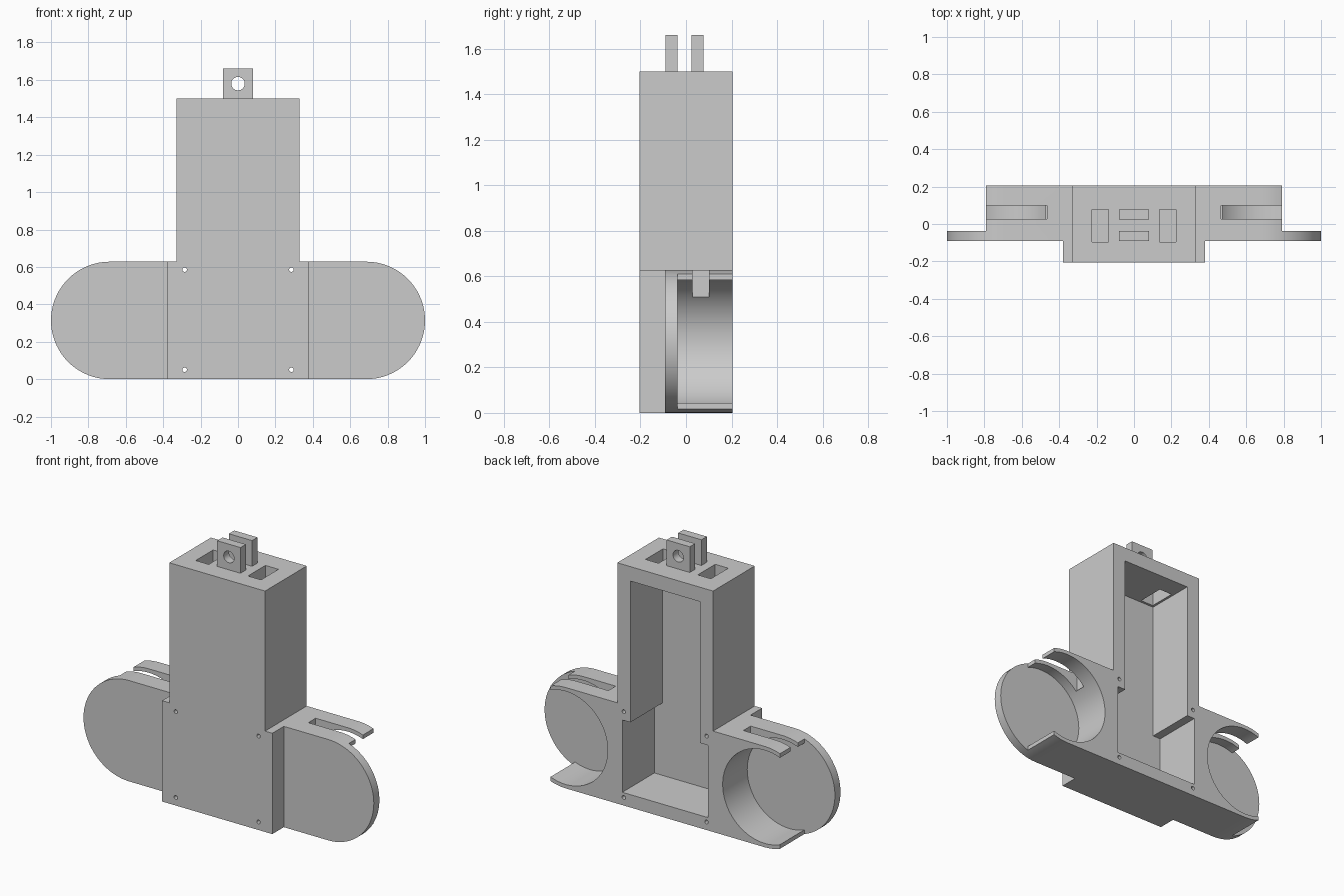
import bpy
import bmesh
from math import cos, sin, pi, radians

cube = bpy.data.objects.get("Cube")
if cube:
    bpy.data.objects.remove(cube, do_unlink=True)

grey = bpy.data.materials.new("light grey plastic")
grey.use_nodes = True
grey.diffuse_color = (0.6, 0.6, 0.6, 1)
grey.node_tree.nodes["Principled BSDF"].inputs["Base Color"].default_value = (0.6, 0.6, 0.6, 1)

FRONT, BACK = -0.205, 0.205
RADIUS, WING_X = 0.314, 0.686
PLATE_FRONT, PLATE_BACK = -0.092, -0.037


def prism(name, profile, y0, y1):
    """Extrude an x-z outline from y0 to y1."""
    bm = bmesh.new()
    face = bm.faces.new([bm.verts.new((x, y0, z)) for x, z in profile])
    out = bmesh.ops.extrude_face_region(bm, geom=[face])
    verts = [v for v in out["geom"] if isinstance(v, bmesh.types.BMVert)]
    bmesh.ops.translate(bm, verts=verts, vec=(0, y1 - y0, 0))
    bmesh.ops.recalc_face_normals(bm, faces=bm.faces)
    mesh = bpy.data.meshes.new(name)
    bm.to_mesh(mesh)
    bm.free()
    mesh.materials.append(grey)
    obj = bpy.data.objects.new(name, mesh)
    bpy.context.collection.objects.link(obj)
    return obj


def box(name, x0, x1, y0, y1, z0, z1):
    return prism(name, [(x0, z0), (x1, z0), (x1, z1), (x0, z1)], y0, y1)


def arc(cx, cz, r, start, end, n):
    steps = [start + (end - start) * i / n for i in range(n + 1)]
    return [(cx + r * cos(a), cz + r * sin(a)) for a in steps]


def cylinder(name, cx, cz, r, y0, y1, n):
    return prism(name, arc(cx, cz, r, 0, 2 * pi, n)[:-1], y0, y1)


def combine(target, tool, operation):
    """Apply a boolean and remove the tool object."""
    tool.hide_render = True
    mod = target.modifiers.new("boolean", "BOOLEAN")
    mod.operation, mod.solver, mod.object = operation, "EXACT", tool
    bpy.context.view_layer.objects.active = target
    bpy.ops.object.modifier_apply(modifier=mod.name)
    bpy.data.objects.remove(tool, do_unlink=True)


def cut(target, tool):
    combine(target, tool, "DIFFERENCE")


def smooth(obj):
    bpy.ops.object.select_all(action="DESELECT")
    obj.select_set(True)
    bpy.context.view_layer.objects.active = obj
    bpy.ops.object.shade_smooth_by_angle(angle=radians(25))


# Rounded wings, with the ends behind the face plate trimmed square
outline = (arc(WING_X, RADIUS, RADIUS, -pi / 2, pi / 2, 36)
           + arc(-WING_X, RADIUS, RADIUS, pi / 2, 3 * pi / 2, 36))
body = prism("housing", outline, PLATE_FRONT, BACK)
for s in (-1, 1):
    xs = sorted((s * 0.79, s * 1.2))
    cut(body, box("end_trim", *xs, PLATE_BACK, 0.4, -0.2, 0.9))

# Tower and wider front block
combine(body, box("tower", -0.33, 0.33, FRONT, BACK, 0, 1.5), "UNION")
combine(body, box("front_block", -0.38, 0.38, FRONT, PLATE_FRONT + 0.02, 0, 2 * RADIUS), "UNION")

# Stepped cavity open at the back
cavity = [(-0.295, 0.08), (0.295, 0.08), (0.295, 0.53), (0.24, 0.53),
          (0.24, 1.41), (-0.24, 1.41), (-0.24, 0.53), (-0.295, 0.53)]
cut(body, prism("cavity", cavity, -0.11, 0.4))

for s in (-1, 1):
    # Round pocket and the slot through its upper wall
    cut(body, cylinder("pocket", s * WING_X, RADIUS, 0.29, PLATE_BACK, 0.4, 72))
    xs = sorted((s * 0.465, s * 0.9))
    cut(body, box("slot", *xs, 0.028, 0.1, 0.51, 0.8))
    # Window in the tower top
    xs = sorted((s * 0.135, s * 0.225))
    cut(body, box("top_window", *xs, -0.095, 0.077, 1.3, 1.6))
    # Screw holes
    for z in (0.05, 0.585):
        cut(body, cylinder("screw_hole", s * 0.285, z, 0.012, -0.4, 0.4, 16))
smooth(body)

# Pair of drilled mounting lugs
for name, y0, y1 in (("front_lug", -0.09, -0.037), ("back_lug", 0.024, 0.077)):
    lug = box(name, -0.08, 0.08, y0, y1, 1.5, 1.66)
    cut(lug, cylinder("lug_hole", 0, 1.58, 0.036, -0.4, 0.4, 32))
    smooth(lug)
